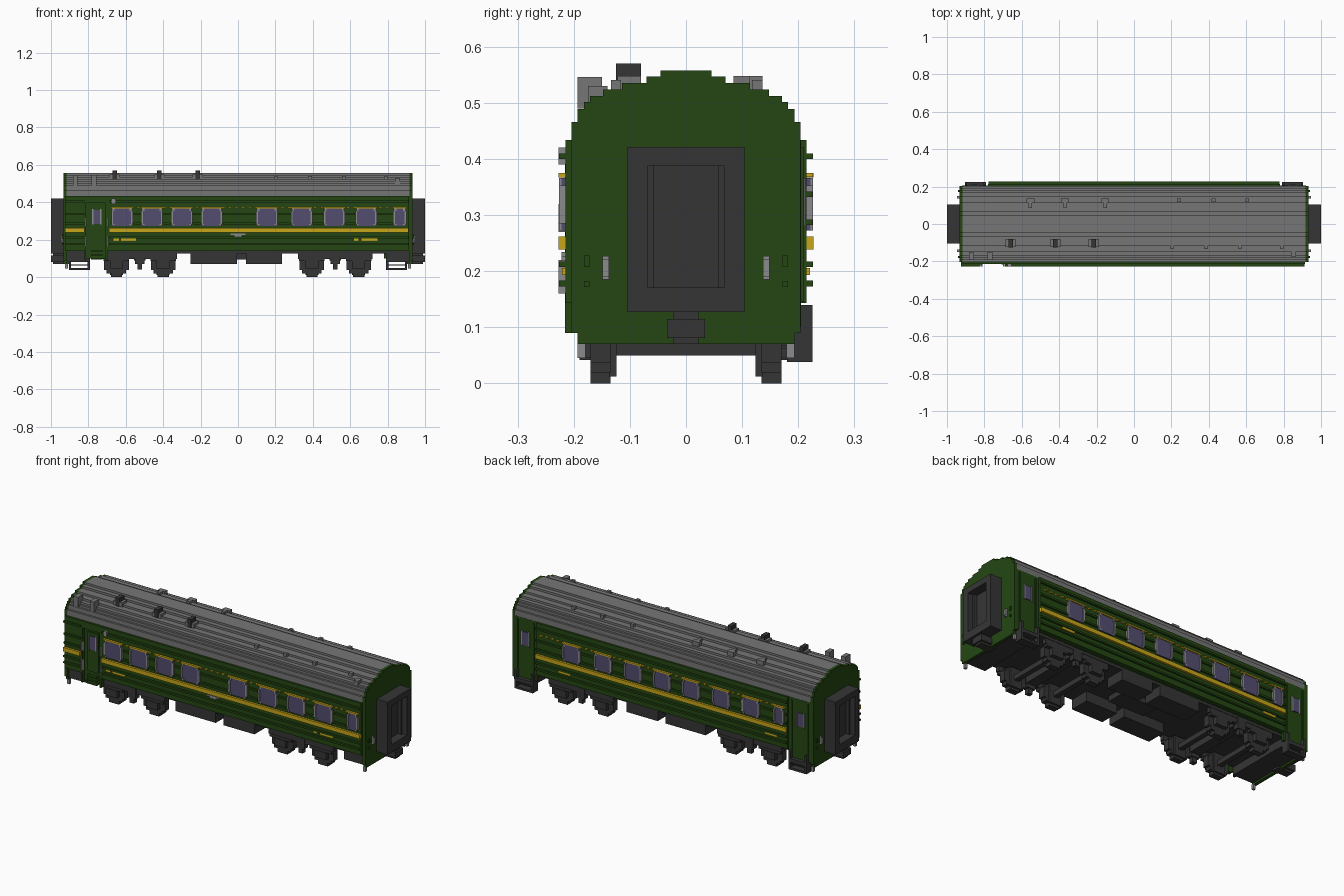
import bpy, bmesh

old = bpy.data.objects.get("Cube")
if old:
    bpy.data.objects.remove(old, do_unlink=True)


def material(name, rgb):
    m = bpy.data.materials.new(name)
    m.use_nodes = True
    m.diffuse_color = (*rgb, 1)
    m.node_tree.nodes["Principled BSDF"].inputs["Base Color"].default_value = (*rgb, 1)
    return m


GREEN = material("dark green", (0.018, 0.062, 0.006))
ROOF = material("roof grey", (0.18, 0.18, 0.18))
DARK = material("charcoal", (0.036, 0.036, 0.036))
YELLOW = material("yellow", (0.58, 0.38, 0.01))
GLASS = material("violet glass", (0.085, 0.075, 0.16))
TRIM = material("light grey", (0.26, 0.26, 0.27))


def finish(name, bm, mat):
    me = bpy.data.meshes.new(name)
    bmesh.ops.recalc_face_normals(bm, faces=bm.faces)
    bm.to_mesh(me)
    bm.free()
    me.materials.append(mat)
    ob = bpy.data.objects.new(name, me)
    bpy.context.collection.objects.link(ob)
    return ob


def boxes(name, mat, items):
    """One object made of boxes given as (x0, x1, y0, y1, z0, z1)."""
    bm = bmesh.new()
    for x0, x1, y0, y1, z0, z1 in items:
        vs = bmesh.ops.create_cube(bm, size=1)["verts"]
        for v in vs:
            v.co.x = x1 if v.co.x > 0 else x0
            v.co.y = y1 if v.co.y > 0 else y0
            v.co.z = z1 if v.co.z > 0 else z0
    return finish(name, bm, mat)


def extrude_x(name, mat, half, x0, x1):
    """Extrude a mirrored half profile of (y, z) points along x."""
    bm = bmesh.new()
    ring = half + [(-y, z) for y, z in reversed(half)]
    f = bm.faces.new([bm.verts.new((x0, y, z)) for y, z in ring])
    ext = bmesh.ops.extrude_face_region(bm, geom=[f])["geom"]
    bmesh.ops.translate(bm, vec=(x1 - x0, 0, 0),
                        verts=[v for v in ext if isinstance(v, bmesh.types.BMVert)])
    return finish(name, bm, mat)


def side(s, x0, x1, d0, d1, z0, z1):
    """Box on the side s (-1 front, 1 back) from depth d0 to d1."""
    a, b = sorted((s * d0, s * d1))
    return (x0, x1, a, b, z0, z1)


# Stepped roof, and end walls that follow the same outline
steps = [(.204, .466), (.193, .489), (.182, .501), (.171, .512),
         (.148, .524), (.114, .535), (.07, .547), (.045, .558)]
arch, low = [], .434
for y, z in steps:
    arch += [(y, low), (y, z)]
    low = z
extrude_x("roof", ROOF, arch, -.916, .916)
end_half = [(.193, .07), (.193, .09), (.204, .09)] + arch[1:]
for nm, x0, x1 in (("right_end_wall", -.932, -.914), ("left_end_wall", .914, .932)):
    extrude_x(nm, GREEN, end_half, x0, x1)

# Body core, floor and outer wall panels
boxes("body_core", GREEN, [(-.92, .92, -.192, .192, .14, .436)])
boxes("floor", DARK, [(-.92, .92, -.19, .19, .125, .141)])
boxes("front_wall", GREEN, [(-.70, .914, -.215, -.19, .143, .434),
                            (-.925, -.82, -.215, -.19, .143, .434),
                            (-.82, -.70, -.215, -.19, .395, .434)])
boxes("back_wall", GREEN, [(-.78, .78, .19, .215, .143, .434),
                           (-.92, -.78, .19, .205, .10, .434),
                           (.78, .92, .19, .205, .10, .434)])

# Window positions (centre, width) on each side
front_win = [(x, .105) for x in (-.62, -.46, -.30, -.14, .155, .34, .515, .685)] + [(.865, .06)]
back_win = [(x, .10) for x in (.555, .36, .175, -.005, -.185, -.37, -.555)] + [(-.73, .055)]
sides = ((-1, front_win, -.69, .912), (1, back_win, -.778, .778))

glass, frame, dash, stripe, rib = [], [], [], [], []
for s, wins, xa, xb in sides:
    spans = [(xa, xb)] + ([(-.925, -.822)] if s < 0 else [])
    for a, b in spans:
        stripe.append(side(s, a, b, .21, .227, .239, .262))
        for z in (.178, .212, .405):
            rib.append(side(s, a, b, .21, .226, z - .005, z + .005))
    # Ribs between windows
    edges = [xa] + [e for c, w in sorted(wins) for e in (c - w / 2 - .008, c + w / 2 + .008)] + [xb]
    gaps = list(zip(edges[::2], edges[1::2])) + spans[1:]
    for a, b in gaps:
        if b - a > .01:
            for z in (.287, .337):
                rib.append(side(s, a, b, .21, .225, z - .005, z + .005))
    for c, w in wins:
        glass.append(side(s, c - w / 2, c + w / 2, .21, .222, .272, .366))
        for e in (-1, 1):
            m = c + e * w / 2
            frame.append(side(s, m - .005, m + .005, .21, .226, .285, .353))
            frame.append(side(s, m - .005 - e * .007, m + .005 - e * .007, .21, .226, .272, .285))
            frame.append(side(s, m - .005 - e * .007, m + .005 - e * .007, .21, .226, .353, .366))
        dash.append(side(s, c - w / 2 - .006, c + w / 2 + .006, .21, .227, .367, .375))
    # Short trim dashes along the upper line
    x = xa + .01
    while x < xb - .02:
        dash.append(side(s, x, x + .015, .21, .226, .368, .375))
        x += .035
boxes("window_glass", GLASS, glass)
boxes("window_frames", TRIM, frame)
boxes("upper_trim", YELLOW, dash)
boxes("waist_stripe", YELLOW, stripe)
boxes("side_ribs", GREEN, rib)

# Plain yellow marker plates below the stripe
boxes("marker_plates", YELLOW, [side(s, s * -a, s * -a + w, .21, .221, .193, .206)
      for s in (-1, 1) for a, w in ((-.665, .03), (-.625, .08), (.62, .025), (.66, .085))
      if s < 0] + [side(1, x, x + .08, .21, .221, .193, .206) for x in (-.72, .56)])
boxes("centre_plate", TRIM, [(-.04, .04, -.222, -.21, .226, .234), (-.02, .02, -.222, -.21, .218, .226)])

# Recessed front door with sill, ladder and handrails
boxes("front_door", GREEN, [(-.815, -.705, -.2, -.19, .10, .395), (-.79, -.72, -.206, -.19, .16, .38)])
boxes("door_posts", GREEN, [(-.822, -.812, -.216, -.19, .09, .395), (-.708, -.698, -.216, -.19, .09, .395)])
boxes("door_ladder", GREEN, [(-.785, -.725, -.215, -.19, z, z + .01) for z in (.093, .113, .133)])
boxes("door_handrails", TRIM, [(x, x + .008, -.227, -.205, a, b)
      for x in (-.818, -.7) for a, b in ((.16, .22), (.27, .32))] + [(-.675, -.655, -.227, -.21, .39, .42)])
door_wins = [(-.755, -1, .206), (-.855, 1, .205), (.85, 1, .205)]
boxes("door_glass", GLASS, [side(s, c - .022, c + .022, d - .01, d + .005, .285, .36) for c, s, d in door_wins])
boxes("door_glass_frames", TRIM, [side(s, c + e * .022 - .004, c + e * .022 + .004, d - .01, d + .007, .28, .365)
      for c, s, d in door_wins for e in (-1, 1)])
boxes("back_door_edges", GREEN, [(x - .004, x + .004, .2, .21, .145, .42) for x in (-.90, -.80, .80, .90)])

# End passages, couplers, grab irons and buffers, mirrored at both ends
gang, coupler, grab, hook, lamp = [], [], [], [], []
for e in (-1, 1):
    def ex(a, b):
        return tuple(sorted((e * a, e * b)))
    gang += [(*ex(.92, 1.0), -.104, -.068, .127, .421), (*ex(.92, 1.0), .068, .104, .127, .421),
             (*ex(.92, 1.0), -.068, .068, .127, .171), (*ex(.92, 1.0), -.068, .068, .388, .421),
             (*ex(.92, .95), -.068, .068, .171, .388),
             (*ex(.94, .97), -.068, -.058, .171, .388), (*ex(.94, .97), .058, .068, .171, .388)]
    coupler += [(*ex(.90, .99), -.022, .022, .07, .13), (*ex(.93, 1.0), -.034, .034, .081, .115)]
    for s in (-1, 1):
        y = s * .143
        grab += [(*ex(.935, .947), y - .006, y + .006, .19, .222),
                 (*ex(.93, .942), y - .006, y + .006, .185, .193), (*ex(.93, .942), y - .006, y + .006, .219, .227)]
        hook += [(*ex(.93, .94), s * .177 - .005, s * .177 + .005, a, b) for a, b in ((.207, .228), (.172, .182))]
        lamp.append((*ex(.91, .925), s * .186 - .007, s * .186 + .007, .045, .072))
boxes("end_passages", DARK, gang)
boxes("couplers", DARK, coupler)
boxes("end_grab_irons", TRIM, grab)
boxes("end_brackets", GREEN, hook)
boxes("end_hose_fittings", TRIM, lamp)

# Back boarding steps: open frames with treads
st = []
for c in (-.848, .848):
    st += [(c - .056, c + .056, .15, .225, .08, .10), (c - .056, c + .056, .18, .225, .038, .05),
           (c - .056, c - .044, .18, .225, .038, .14), (c + .044, c + .056, .18, .225, .038, .14),
           (c - .05, c + .05, .17, .21, .062, .068), (c - .056, c + .056, .14, .204, .10, .14)]
boxes("boarding_steps", DARK, st)
boxes("end_beams", DARK, [(-.93, -.79, -.19, .15, .08, .127), (.79, .93, -.19, .15, .08, .127)])

# Bogies: stepped wheels, axles, axle boxes, frames
wheels, axles, frames = [], [], []
for bx in (-.525, .52):
    for wx in (bx - .125, bx + .125):
        axles.append((wx - .014, wx + .014, -.19, .19, .05, .078))
        for s in (-1, 1):
            for w, h in ((.066, .028), (.052, .046), (.03, .065)):
                wheels.append(side(s, wx - w, wx + w, .135, .17, .065 - h, .065 + h))
            wheels.append(side(s, wx - .035, wx + .035, .124, .137, .012, .118))
            frames += [side(s, wx - .035, wx + .035, .165, .193, .045, .085),
                       side(s, wx - .068, wx + .068, .165, .19, .085, .10)]
    for s in (-1, 1):
        frames += [side(s, bx - .20, bx + .20, .165, .188, .098, .13),
                   side(s, bx - .026, bx + .026, .16, .193, .07, .13),
                   side(s, bx - .013, bx + .013, .165, .19, .042, .07)]
    frames.append((bx - .03, bx + .03, -.17, .17, .09, .13))
boxes("wheels", DARK, wheels)
boxes("axles", DARK, axles)
boxes("bogie_frames", DARK, frames)

# Underfloor equipment boxes
boxes("equipment_boxes", DARK, [(a, b, y, y + .11, .07, .13)
      for y in (-.19, .08) for a, b in ((-.255, -.005), (.042, .235))] + [(-.10, .12, -.05, .05, .095, .13)])

# Roof vents, brackets and small fittings
boxes("roof_vents", DARK, [(x - .012, x + .012, -.125, -.08, .52, .57) for x in (-.66, -.42, -.215)])
boxes("vent_bases", ROOF, [(x - .027, x + .027, -.122, -.08, .515, .548) for x in (-.66, -.42, -.215)])
boxes("roof_brackets", ROOF, [(x + a, x + b, c, d, .52, .548) for x in (-.555, -.37, -.155)
      for a, b, c, d in ((-.02, .022, .112, .136), (-.008, .01, .085, .112))])
boxes("roof_lugs", ROOF, [(x - .01, x + .01, .118, .136, .52, .541) for x in (.24, .425, .605)]
      + [(x - .01, x + .01, -.134, -.116, .52, .541) for x in (.205, .385, .565, .79)]
      + [(x - .013, x + .013, -.193, -.15, .49, .546) for x in (-.87, -.77)]
      + [(.84, .866, -.175, -.14, .50, .53)])
